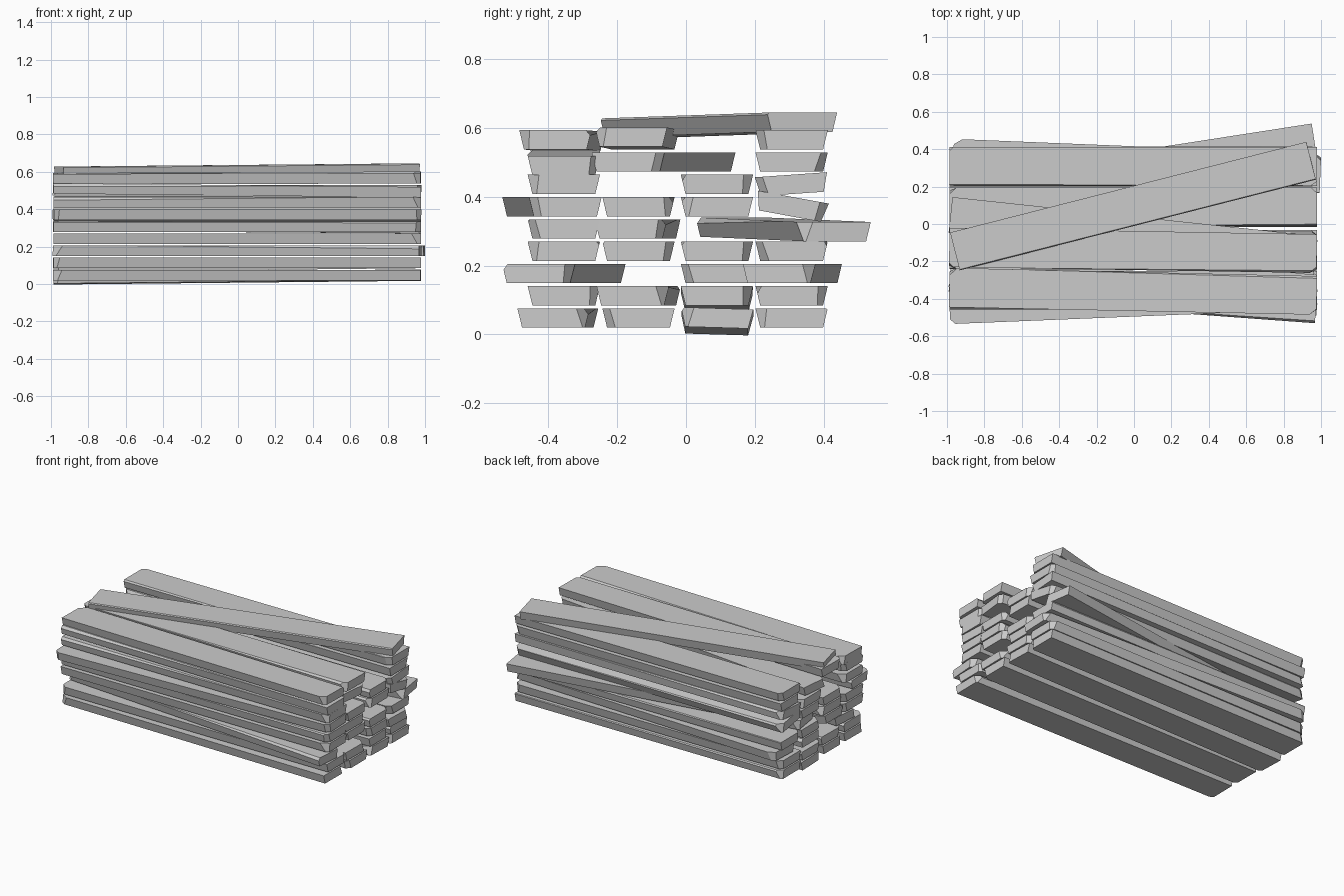
import bpy, bmesh, math, random
from mathutils import Vector, Matrix

if "Cube" in bpy.data.objects:
    bpy.data.objects.remove(bpy.data.objects["Cube"])

random.seed(7)
LENGTH, WIDTH, THICK = 1.965, 0.21, 0.056
BASE, STEP = 0.048, 0.0647

grey = bpy.data.materials.new("light_grey_wood")
grey.use_nodes = True
grey.diffuse_color = (0.6, 0.6, 0.6, 1)
grey.node_tree.nodes["Principled BSDF"].inputs["Base Color"].default_value = (0.6, 0.6, 0.6, 1)


def chop(bm, point, normal):
    """Slice off the material beyond a plane and close the cut."""
    geom = bm.verts[:] + bm.edges[:] + bm.faces[:]
    cut = bmesh.ops.bisect_plane(bm, geom=geom, plane_co=point, plane_no=normal, clear_outer=True)
    edges = [e for e in cut["geom_cut"] if isinstance(e, bmesh.types.BMEdge)]
    if edges:
        bmesh.ops.contextual_create(bm, geom=edges)


def plank(name, left, right, roll=0, x=-0.005, chips=True):
    """Rough plank running from left to right, each given as (y, z)."""
    a, b = Vector((-LENGTH / 2, *left)), Vector((LENGTH / 2, *right))
    bm = bmesh.new()
    bmesh.ops.create_cube(bm, size=1)
    bmesh.ops.scale(bm, vec=(LENGTH, WIDTH, THICK), verts=bm.verts)
    # Undercut sides
    for v in bm.verts:
        if v.co.z < 0:
            v.co.y *= 0.87
    # Split long edge, slightly askew
    side = random.choice((-1, 1))
    chop(bm, Vector((0, side * WIDTH * 0.47, THICK / 2)),
         Vector((random.uniform(-0.012, 0.012), side, random.uniform(0.5, 1))))
    # Chipped end corners
    if chips:
        for end in (-1, 1):
            s = random.choice((-1, 1))
            chop(bm, Vector((end * LENGTH / 2, s * WIDTH * 0.36, 0)),
                 Vector((end * random.uniform(0.6, 1), s, random.uniform(-0.4, 0.4))))
    bmesh.ops.recalc_face_normals(bm, faces=bm.faces)
    # Lay the plank along its line
    d = b - a
    turn = Matrix.Rotation(math.atan2(d.y, d.x), 4, "Z")
    tilt = Matrix.Rotation(-math.atan2(d.z, LENGTH), 4, "Y")
    place = Matrix.Translation((a + b) / 2 + Vector((x, 0, 0)))
    bm.transform(place @ turn @ tilt @ Matrix.Rotation(roll, 4, "X"))
    mesh = bpy.data.meshes.new(name)
    bm.to_mesh(mesh)
    bm.free()
    mesh.materials.append(grey)
    obj = bpy.data.objects.new(name, mesh)
    bpy.context.collection.objects.link(obj)


columns = {"front": -0.355, "mid_front": -0.138, "mid_back": 0.09, "back": 0.307}

# Gaps in the stack
missing = {(3, "mid_front"), (5, "mid_back"), (8, "mid_back"), (9, "mid_back"), (7, "mid_front")}

# Skewed planks: y at each end
skewed = {
    (1, "front"): (-0.36, -0.385), (2, "mid_front"): (-0.12, -0.155),
    (3, "front"): (-0.28, -0.43), (3, "back"): (0.35, 0.27),
    (5, "mid_front"): (-0.12, -0.16), (5, "back"): (0.13, 0.435),
    (6, "front"): (-0.43, -0.35), (8, "mid_front"): (0.04, -0.17),
    (9, "front"): (-0.34, -0.38), (9, "mid_front"): (-0.125, -0.16),
}
# Sagging planks: height change at each end
sagging = {
    (1, "mid_back"): (-0.02, 0), (2, "mid_back"): (-0.02, 0),
    (5, "back"): (0.005, -0.008), (8, "front"): (0.01, -0.01),
    (9, "front"): (-0.005, 0), (9, "mid_front"): (0, 0.008),
}
rolled = {(6, "back"): -0.18, (7, "back"): 0.07, (1, "mid_back"): -0.03}

for row in range(1, 10):
    z = BASE + STEP * (row - 1)
    for column, y in columns.items():
        key = (row, column)
        if key in missing:
            continue
        y0, y1 = skewed.get(key, (y, y))
        z0, z1 = sagging.get(key, (0, 0))
        plank(f"{column}_plank_{row}", (y0, z + z0), (y1, z + z1),
              rolled.get(key, 0), x=0.015 if key == (3, "back") else -0.005)

# Loose plank lying across the top
plank("top_diagonal_plank", (-0.155, 0.6), (0.345, 0.617), chips=False)
